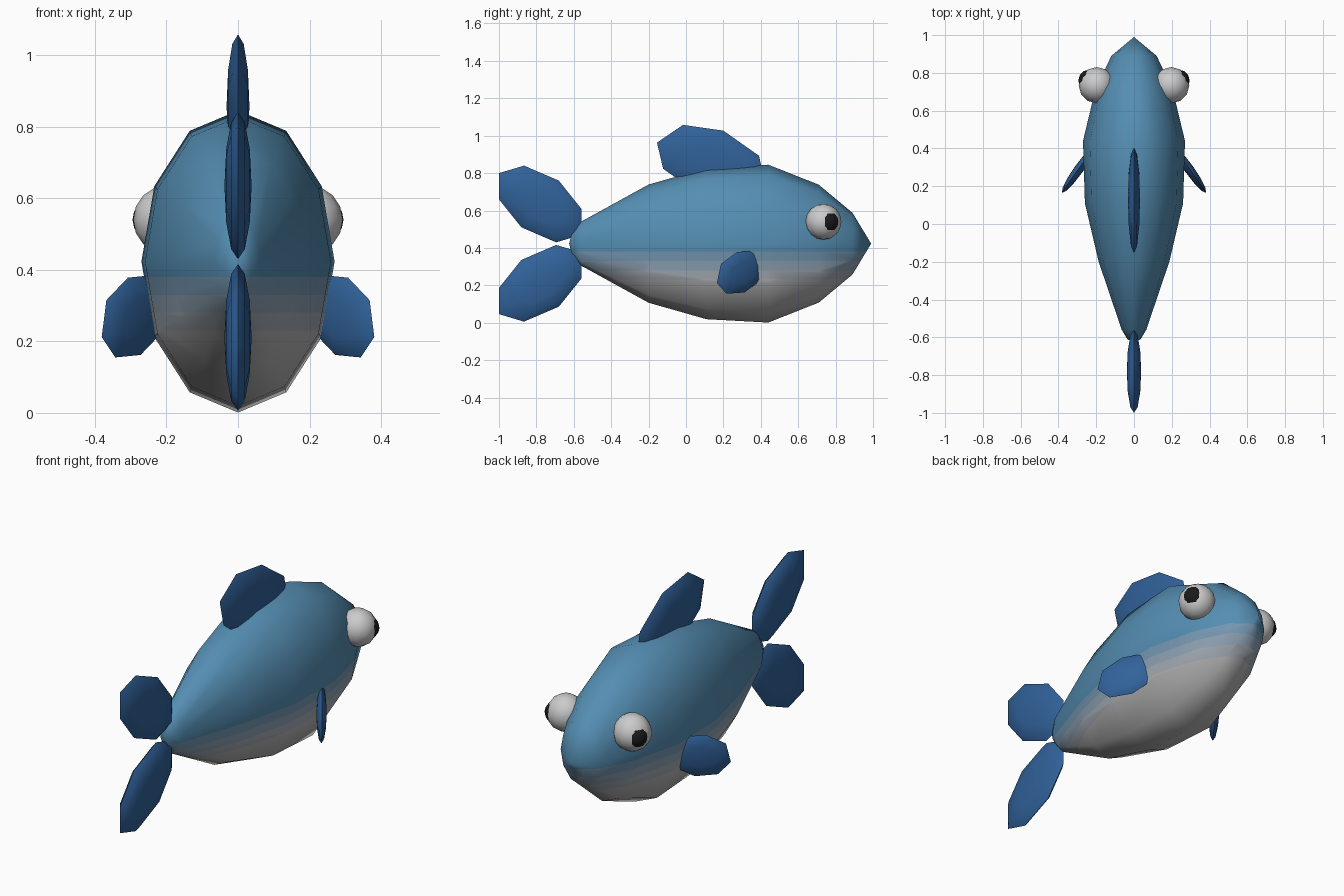
import bpy, bmesh
from math import sin, cos, pi, radians
from mathutils import Vector

if "Cube" in bpy.data.objects:
    bpy.data.objects.remove(bpy.data.objects["Cube"])


def material(name, rgb):
    m = bpy.data.materials.new(name)
    m.diffuse_color = (*rgb, 1)
    m.use_nodes = True
    m.node_tree.nodes["Principled BSDF"].inputs["Base Color"].default_value = m.diffuse_color
    return m


def finish(bm, name, mats, angle=60):
    bmesh.ops.recalc_face_normals(bm, faces=bm.faces)
    me = bpy.data.meshes.new(name)
    bm.to_mesh(me)
    bm.free()
    for m in mats:
        me.materials.append(m)
    me.shade_smooth()
    me.set_sharp_from_angle(angle=radians(angle))
    ob = bpy.data.objects.new(name, me)
    bpy.context.collection.objects.link(ob)
    return ob


def loft(bm, start, rings, end):
    """Closed skin: pole, rings of equal length, pole."""
    a, b = bm.verts.new(start), bm.verts.new(end)
    rings = [[bm.verts.new(p) for p in r] for r in rings]
    n = len(rings[0])
    for i in range(n):
        j = (i + 1) % n
        bm.faces.new((a, rings[0][i], rings[0][j]))
        bm.faces.new((b, rings[-1][j], rings[-1][i]))
        for r, s in zip(rings, rings[1:]):
            bm.faces.new((r[i], s[i], s[j], r[j]))


def fin(name, centre, half_outline, thick, mat):
    """Flattened eight-sided ellipsoid: four rim points, the rest opposite."""
    c = Vector(centre)
    arms = [Vector(p) - c for p in half_outline]
    arms += [-a for a in arms]
    n = arms[0].cross(arms[2]).normalized() * thick
    bm = bmesh.new()
    rings = [[c + a * sin(k * pi / 6) + n * cos(k * pi / 6) for a in arms]
             for k in range(1, 6)]
    loft(bm, c + n, rings, c - n)
    return finish(bm, name, [mat])


def ball(name, centre, r, mat):
    bm = bmesh.new()
    bmesh.ops.create_uvsphere(bm, u_segments=12, v_segments=8, radius=r)
    bmesh.ops.translate(bm, verts=bm.verts, vec=centre)
    return finish(bm, name, [mat])


blue, belly = Vector((0.09, 0.27, 0.45)), Vector((0.45, 0.45, 0.45))
body_mats = [material(f"body_{i}", belly.lerp(blue, i / 4)) for i in range(5)]
fin_blue = material("fin_blue", (0.03, 0.12, 0.32))
white = material("eye_white", (0.8, 0.8, 0.8))
black = material("pupil_black", (0.01, 0.01, 0.012))

# Body: twelve-sided elliptical rings (y, half width, half height)
MID = 0.423
sections = [(0.89, 0.12, 0.165), (0.71, 0.205, 0.315), (0.44, 0.27, 0.422),
            (0.11, 0.26, 0.404), (-0.2, 0.187, 0.316),
            (-0.56, 0.065, 0.118), (-0.61, 0.035, 0.055)]
rings = [[(w * sin(k * pi / 6), y, MID + h * cos(k * pi / 6))
          for k in range(12)] for y, w, h in sections]
bm = bmesh.new()
loft(bm, (0, 0.99, MID), rings, (0, -0.625, MID))

# Belly-to-back colour bands cut into the body surface
levels = [0.23, 0.28, 0.33, 0.38]
for z in levels:
    bmesh.ops.bisect_plane(bm, geom=bm.verts[:] + bm.edges[:] + bm.faces[:],
                           plane_co=(0, 0, z), plane_no=(0, 0, 1))
for f in bm.faces:
    f.material_index = sum(f.calc_center_median().z > z for z in levels)
finish(bm, "body", body_mats, 80)

# Dorsal fin
fin("dorsal_fin", (0, 0.134, 0.858),
    [(0, -0.155, 0.963), (0, -0.016, 1.058), (0, 0.2, 1.027),
     (0, 0.39, 0.893)], 0.032, fin_blue)

# Tail lobes, mirrored about the body axis
for name, s in (("upper_tail_lobe", 1), ("lower_tail_lobe", -1)):
    rim = [(-1, 0.66), (-1, 0.80), (-0.866, 0.84), (-0.68, 0.76)]
    fin(name, (0, -0.78, MID + s * 0.212),
        [(0, y, MID + s * (z - MID)) for y, z in rim], 0.038, fin_blue)

# Paired side fins and eyes
for side, s in (("right", 1), ("left", -1)):
    fin(f"{side}_side_fin", (s * 0.29, 0.293, 0.27),
        [(s * 0.381, 0.165, 0.212), (s * 0.368, 0.187, 0.315),
         (s * 0.308, 0.273, 0.378), (s * 0.237, 0.37, 0.385)],
        0.025, fin_blue)
    ball(f"{side}_eye", (s * 0.197, 0.735, 0.54), 0.096, white)
    ball(f"{side}_pupil", (s * 0.235, 0.758, 0.54), 0.06, black)
